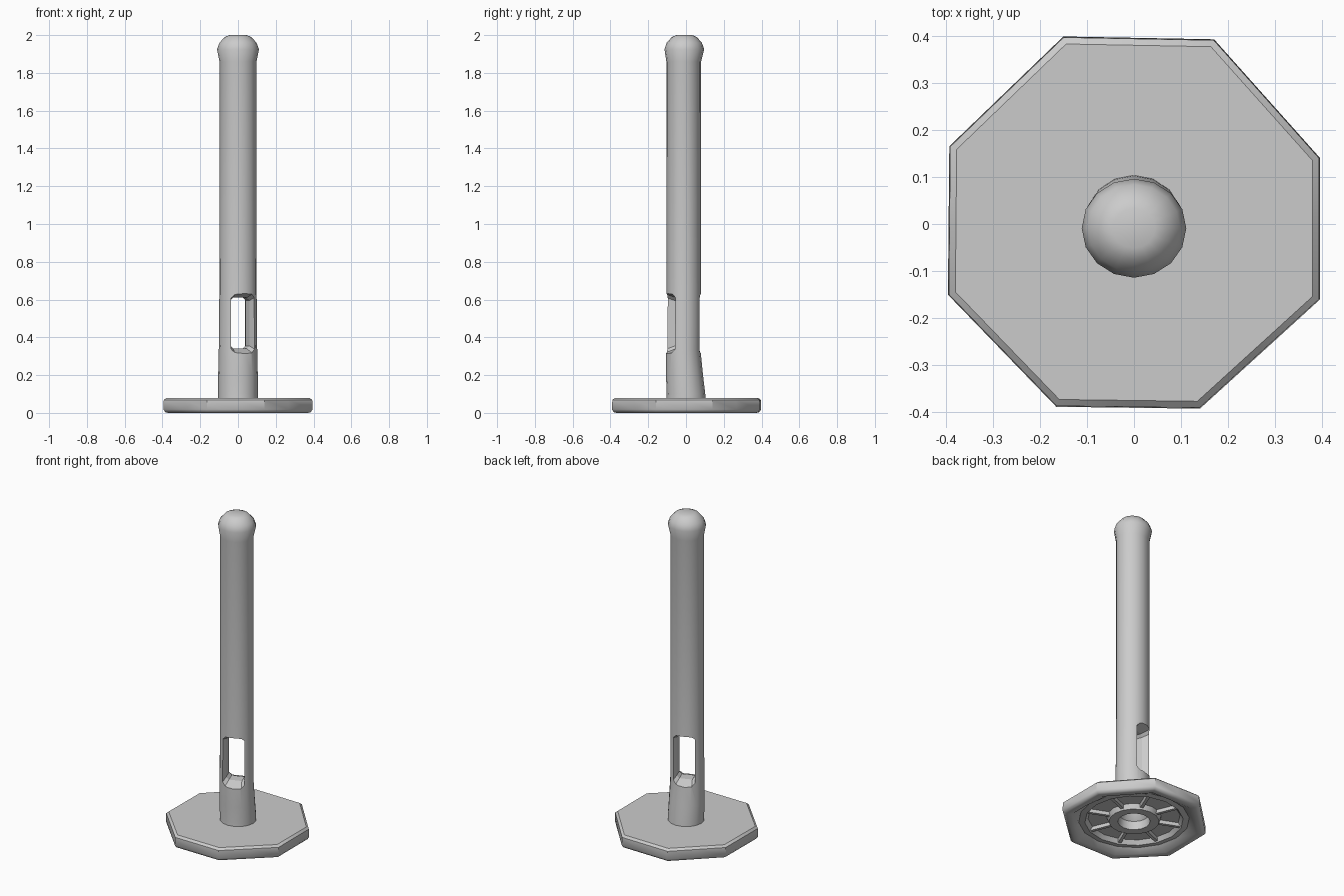
import bpy, bmesh, math
from mathutils import Matrix, Vector

if "Cube" in bpy.data.objects:
    bpy.data.objects.remove(bpy.data.objects["Cube"])


def loft(name, rings, closed=False, smooth=40):
    """Skin a list of equal-length point rings; cap the ends or close the loop."""
    bm = bmesh.new()
    loops = [[bm.verts.new(p) for p in ring] for ring in rings]
    pairs = list(zip(loops, loops[1:]))
    if closed:
        pairs.append((loops[-1], loops[0]))
    else:
        bm.faces.new(loops[0])
        bm.faces.new(loops[-1])
    n = len(loops[0])
    for a, b in pairs:
        for i in range(n):
            j = (i + 1) % n
            bm.faces.new((a[i], a[j], b[j], b[i]))
    bmesh.ops.recalc_face_normals(bm, faces=bm.faces[:])
    mesh = bpy.data.meshes.new(name)
    bm.to_mesh(mesh)
    bm.free()
    ob = bpy.data.objects.new(name, mesh)
    bpy.context.collection.objects.link(ob)
    bpy.context.view_layer.objects.active = ob
    ob.select_set(True)
    if smooth:
        bpy.ops.object.shade_smooth_by_angle(angle=math.radians(smooth))
    ob.select_set(False)
    return ob


def ellipse(z, rx, ry, cy=0, n=16):
    return [(rx * math.cos(2 * math.pi * i / n), cy + ry * math.sin(2 * math.pi * i / n), z)
            for i in range(n)]


# slightly irregular octagon, with edge midpoints so it matches 16-sided rings
corners = [(.395, .14), (.17, .392), (-.15, .398), (-.392, .165),
           (-.395, -.15), (-.165, -.388), (.14, -.392), (.395, -.16)]


def octagon(z, s):
    pts = []
    for k in range(8):
        a, b = Vector(corners[k - 1]), Vector(corners[k])
        m = (a + b) / 2 * s
        pts += [(m.x, m.y, z), (b.x * s, b.y * s, z)]
    return pts


# base plate: octagonal rim, hollow underside, ring and hub
loft("base_plate", [
    ellipse(.08, .085, .085),
    octagon(.08, .96), octagon(.068, .995), octagon(.018, 1), octagon(.004, .975),
    octagon(0, .94), octagon(.002, .87),
    ellipse(.03, .315, .315), ellipse(.025, .28, .28), ellipse(.05, .262, .262),
    ellipse(.05, .155, .155), ellipse(.02, .143, .143), ellipse(.02, .092, .092)],
    closed=True)

# radial ribs under the plate
for k in range(8):
    rot = Matrix.Rotation(k * math.pi / 4 + math.pi / 8, 4, 'Z')
    loft("base_rib", [[rot @ Vector((r, y, z)) for y, z in
                       ((-.014, .055), (-.009, .03), (.009, .03), (.014, .055))]
                      for r in (.145, .272)], smooth=0)

# post: tapered socket at the bottom, flared foot, long shaft, domed head
post = loft("post", [
    ellipse(.17, .03, .03), ellipse(.13, .06, .06), ellipse(.07, .086, .086),
    ellipse(.06, .105, .105),
    ellipse(.10, .106, .102), ellipse(.20, .105, .098, -.008), ellipse(.33, .102, .091, -.014),
    ellipse(.63, .099, .091, -.012), ellipse(1.86, .098, .092, -.012),
    ellipse(1.925, .111, .105, -.009), ellipse(1.96, .098, .093, -.009),
    ellipse(1.99, .07, .066, -.009), ellipse(2.0, .045, .042, -.009)])

# through slot, flaring towards both openings and turned from the front to the right
turn = Matrix.Translation((0, -.012, 0)) @ Matrix.Rotation(math.radians(20), 4, 'Z')
slot = loft("slot_cutter", [
    [turn @ Vector((x * w, d, z)) for x, z in
     ((-1, lo + .015), (-.7, lo), (.7, lo), (1, lo + .015),
      (1, hi - .015), (.7, hi), (-.7, hi), (-1, hi - .015))]
    for d, w, lo, hi in ((-.13, .082, .30, .645), (-.03, .054, .34, .61),
                         (.03, .054, .34, .61), (.13, .082, .30, .645))], smooth=0)
slot.hide_render = True
slot.hide_set(True)
cut = post.modifiers.new("slot", 'BOOLEAN')
cut.operation = 'DIFFERENCE'
cut.solver = 'EXACT'
cut.object = slot
